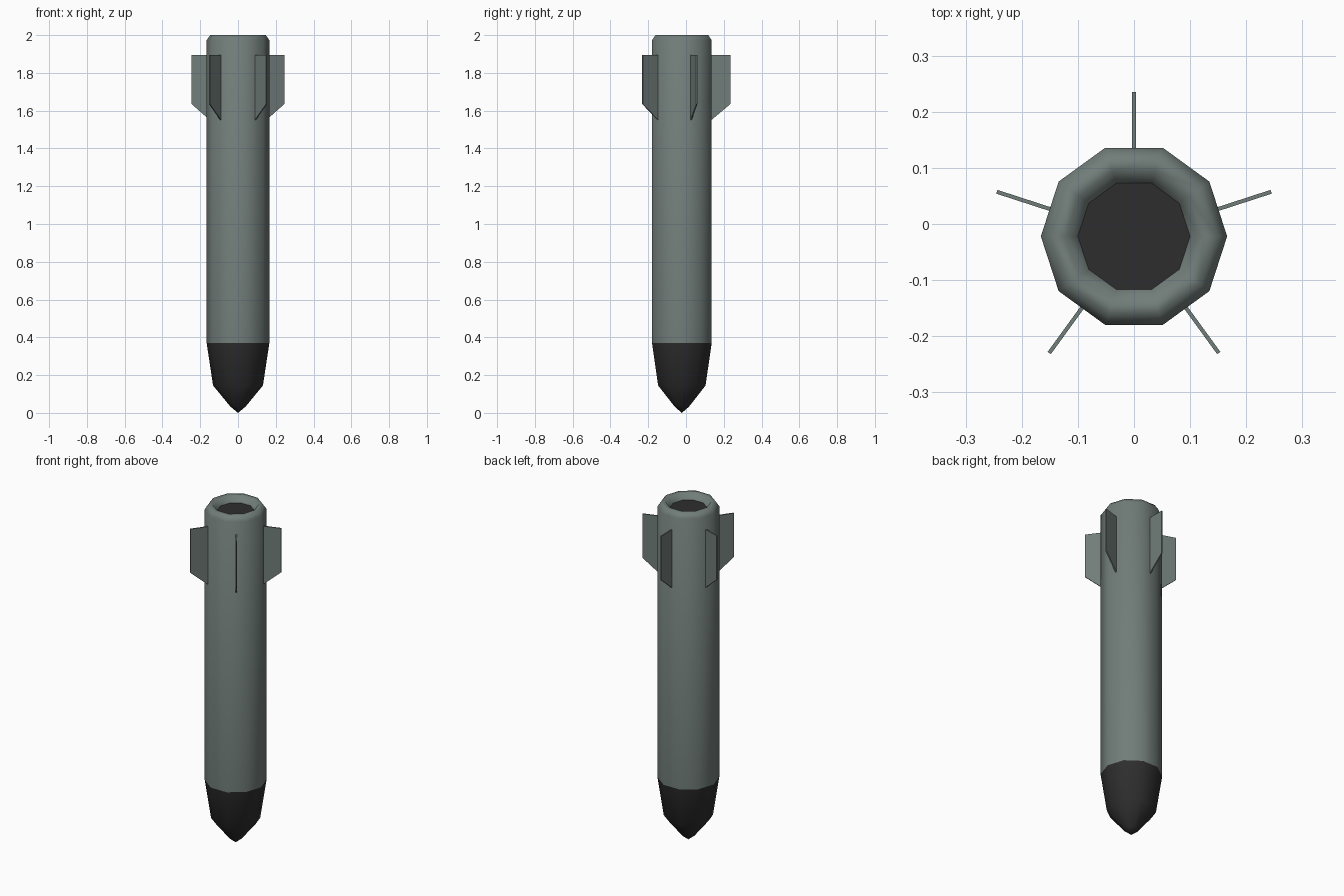
import bpy, bmesh, math
from mathutils import Vector

if "Cube" in bpy.data.objects:
    bpy.data.objects.remove(bpy.data.objects["Cube"])

CY = -0.022          # body axis sits slightly forward of the origin
SIDES = 10


def material(name, rgb):
    m = bpy.data.materials.new(name)
    m.diffuse_color = (*rgb, 1)
    m.use_nodes = True
    m.node_tree.nodes["Principled BSDF"].inputs["Base Color"].default_value = m.diffuse_color
    return m


GREY = material("grey green paint", (0.165, 0.205, 0.192))
DARK = material("dark charcoal", (0.027, 0.027, 0.027))


def finish(name, bm, mat, smooth=None):
    bmesh.ops.recalc_face_normals(bm, faces=bm.faces)
    me = bpy.data.meshes.new(name)
    bm.to_mesh(me)
    bm.free()
    me.materials.append(mat)
    ob = bpy.data.objects.new(name, me)
    bpy.context.collection.objects.link(ob)
    if smooth:
        bpy.ops.object.select_all(action='DESELECT')
        ob.select_set(True)
        bpy.context.view_layer.objects.active = ob
        bpy.ops.object.shade_smooth_by_angle(angle=math.radians(smooth))
    return ob


def lathe(name, profile, mat, smooth):
    """Ten-sided turned shape from (radius, height) points; radius 0 is a tip."""
    bm = bmesh.new()
    rings = []
    for r, z in profile:
        n = SIDES if r else 1
        rings.append([bm.verts.new((r * math.cos(math.tau * i / SIDES),
                                    CY + r * math.sin(math.tau * i / SIDES), z))
                      for i in range(n)])
    for a, b in zip(rings, rings[1:]):
        for i in range(SIDES):
            j = (i + 1) % SIDES
            quad = [a[i % len(a)], a[j % len(a)], b[j % len(b)], b[i % len(b)]]
            bm.faces.new(list(dict.fromkeys(quad)))
    return finish(name, bm, mat, smooth)


# Main tube with bevelled rim and sloped mouth
lathe("body", [(0.166, 0.37), (0.166, 1.973), (0.147, 2.0),
               (0.122, 2.0), (0.1, 1.965)], GREY, 60)

# Dark floor inside the mouth
lathe("exhaust_floor", [(0.1, 1.965), (0, 1.965)], DARK, 30)

# Pointed nose
lathe("nose", [(0.166, 0.37), (0.132, 0.145), (0.04, 0.033), (0, 0)], DARK, 60)

# Five thin fins, centred on alternate flat sides
FIN = [(0.15, 1.545), (0.257, 1.635), (0.257, 1.895), (0.15, 1.895)]
T = 0.0035
for k in range(5):
    a = math.radians(90 + 72 * k)
    out = Vector((math.cos(a), math.sin(a), 0))
    side = Vector((-out.y, out.x, 0))
    bm = bmesh.new()
    f = bm.faces.new([bm.verts.new(Vector((0, CY, z)) + out * r - side * T)
                      for r, z in FIN])
    new = bmesh.ops.extrude_face_region(bm, geom=[f])["geom"]
    bmesh.ops.translate(bm, vec=side * 2 * T,
                        verts=[v for v in new if isinstance(v, bmesh.types.BMVert)])
    finish(f"fin_{k + 1}", bm, GREY)
